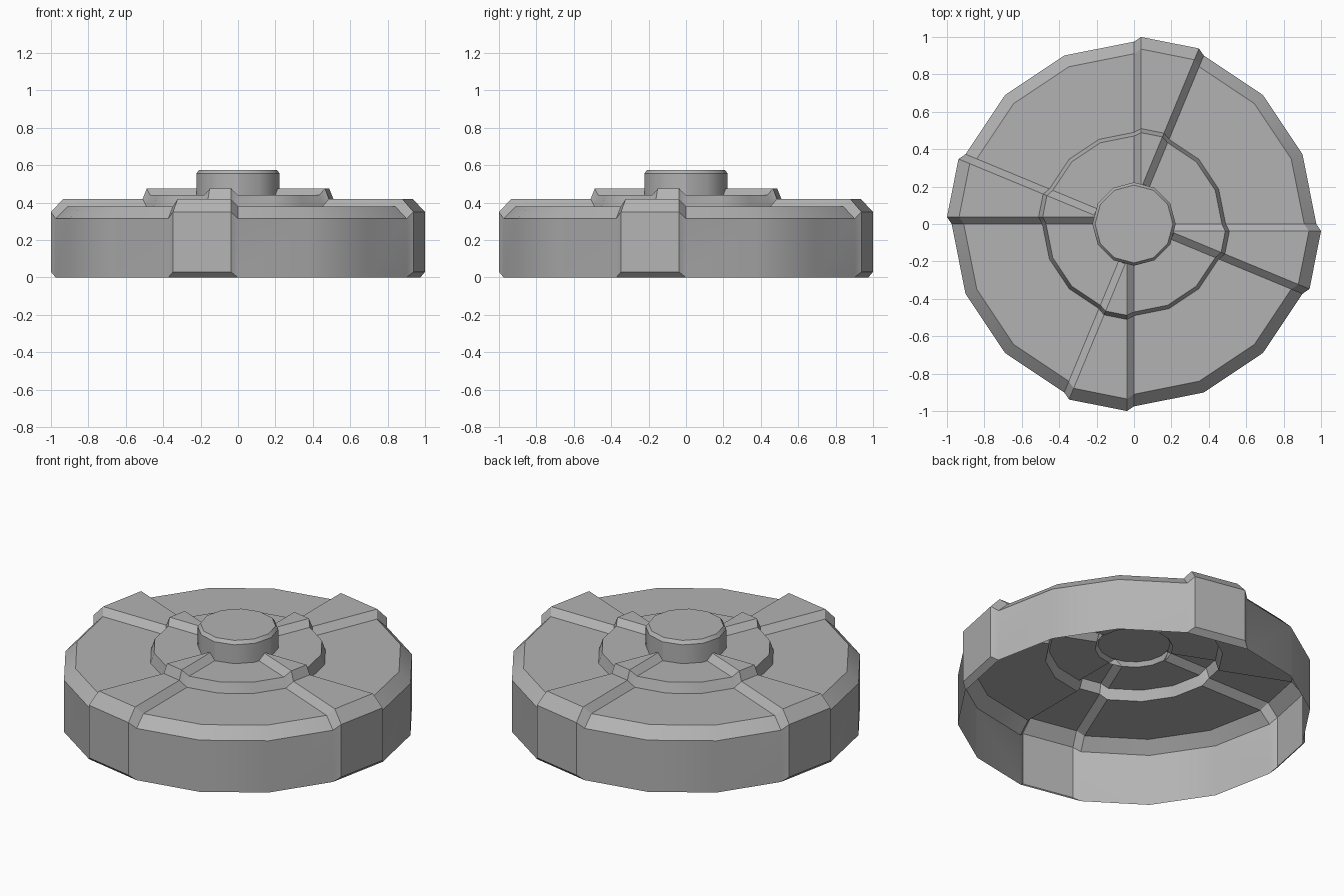
import bpy, bmesh
from math import cos, sin, pi, radians

if "Cube" in bpy.data.objects:
    bpy.data.objects.remove(bpy.data.objects["Cube"])

STEP = pi / 8      # sixteen-sided shell
SHIFT = 0.038      # sideways inset of the raised ribs

# (radius, height) profiles, from rim to centre
BASE = [(0.975, 0), (0.975, 0.315), (0.91, 0.38), (0.49, 0.38),
        (0.47, 0.44), (0.215, 0.44), (0.20, 0.465)]
RIB = [(1.0, 0.03), (1.0, 0.35), (0.935, 0.42), (0.51, 0.42),
       (0.488, 0.475), (0.215, 0.475), (0.20, 0.475)]

grey = bpy.data.materials.new("dark_grey")
grey.diffuse_color = (0.45, 0.45, 0.45, 1)
grey.use_nodes = True
grey.node_tree.nodes["Principled BSDF"].inputs["Base Color"].default_value = grey.diffuse_color


def column(bm, profile, angle, shift=0.0):
    c, s = cos(angle), sin(angle)
    return [bm.verts.new((r * c - shift * s, r * s + shift * c, z)) for r, z in profile]


def bridge(bm, a, b):
    for i in range(len(a) - 1):
        bm.faces.new((a[i], b[i], b[i + 1], a[i + 1]))


def finish(bm, name):
    mesh = bpy.data.meshes.new(name)
    bm.to_mesh(mesh)
    bm.free()
    mesh.materials.append(grey)
    ob = bpy.data.objects.new(name, mesh)
    bpy.context.collection.objects.link(ob)
    bpy.ops.object.select_all(action='DESELECT')
    bpy.context.view_layer.objects.active = ob
    ob.select_set(True)
    bpy.ops.object.shade_smooth_by_angle(angle=radians(30))
    return ob


# Open-bottomed stepped shell, every fourth sector raised into a rib
bm = bmesh.new()
cols = [column(bm, BASE, k * STEP) for k in range(16)]
centre = bm.verts.new((0, 0, BASE[-1][1]))
for k in range(16):
    a, b = cols[k], cols[(k + 1) % 16]
    if k % 4 == 3:
        ra = column(bm, RIB, k * STEP, SHIFT)
        rb = column(bm, RIB, (k + 1) * STEP, -SHIFT)
        bridge(bm, a, ra)
        bridge(bm, ra, rb)
        bridge(bm, rb, b)
        bm.faces.new((a[0], b[0], rb[0], ra[0]))    # sloped underside of rib
    else:
        bridge(bm, a, b)
    bm.faces.new((a[-1], b[-1], centre))
finish(bm, "stepped_shell")

# Central button with a bevelled top edge
bm = bmesh.new()
rings = [column(bm, [(0.223, 0.44), (0.223, 0.555), (0.208, 0.575)], k * pi / 6)
         for k in range(12)]
for k in range(12):
    bridge(bm, rings[k], rings[(k + 1) % 12])
bm.faces.new([r[-1] for r in rings])
finish(bm, "centre_button")
